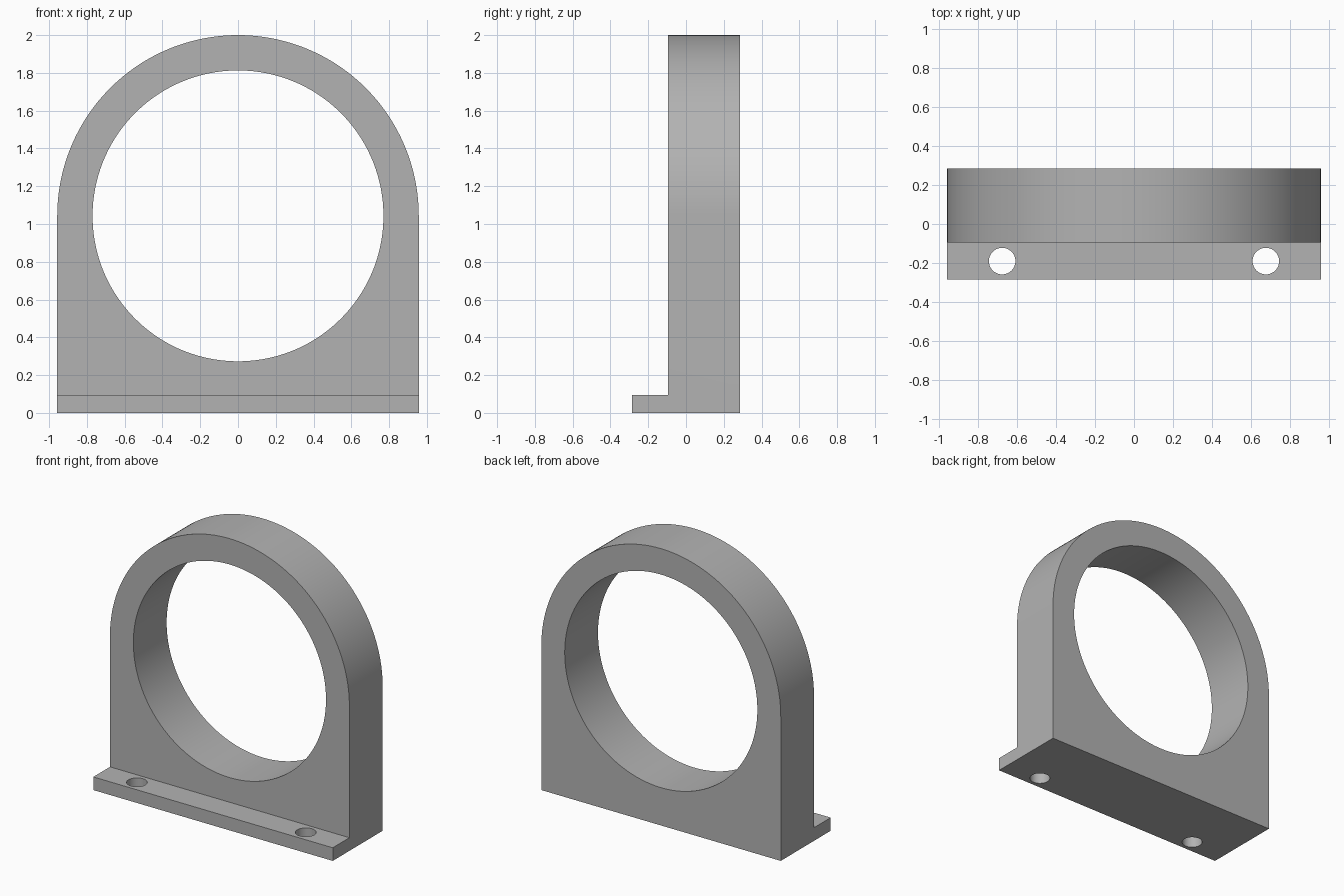
import bpy, bmesh
from math import pi, sin, cos
from mathutils import Matrix

if "Cube" in bpy.data.objects:
    bpy.data.objects.remove(bpy.data.objects["Cube"], do_unlink=True)

# Main dimensions
RADIUS, BORE, CENTRE_Z = 0.957, 0.77, 1.043
BACK, FACE, TOE, LIP = 0.285, -0.095, -0.285, 0.095
SCREW_X, SCREW_R = 0.675, 0.068

grey = bpy.data.materials.new("plain grey")
grey.use_nodes = True
colour = (0.45, 0.45, 0.45, 1)
grey.diffuse_color = colour
grey.node_tree.nodes["Principled BSDF"].inputs["Base Color"].default_value = colour


def make_object(name, bm):
    bmesh.ops.recalc_face_normals(bm, faces=bm.faces)
    mesh = bpy.data.meshes.new(name)
    bm.to_mesh(mesh)
    bm.free()
    mesh.materials.append(grey)
    obj = bpy.data.objects.new(name, mesh)
    bpy.context.collection.objects.link(obj)
    return obj


def extrude_profile(name, points, direction):
    bm = bmesh.new()
    face = bm.faces.new([bm.verts.new(p) for p in points])
    result = bmesh.ops.extrude_face_region(bm, geom=[face], use_keep_orig=True)
    moved = [v for v in result["geom"] if isinstance(v, bmesh.types.BMVert)]
    bmesh.ops.translate(bm, verts=moved, vec=direction)
    return make_object(name, bm)


def cylinder(name, radius, depth, matrix, sides):
    bm = bmesh.new()
    bmesh.ops.create_cone(bm, cap_ends=True, segments=sides, radius1=radius,
                          radius2=radius, depth=depth, matrix=matrix)
    return make_object(name, bm)


def boolean(target, cutter, operation):
    mod = target.modifiers.new(cutter.name, "BOOLEAN")
    mod.operation, mod.solver, mod.object = operation, "EXACT", cutter
    cutter.hide_render = True
    bpy.context.view_layer.objects.active = target
    bpy.ops.object.modifier_apply(modifier=mod.name)
    bpy.data.objects.remove(cutter, do_unlink=True)


# L-shaped side section, drawn wider than the finished bracket
side = [(TOE, 0), (BACK, 0), (BACK, 2.2), (FACE, 2.2), (FACE, LIP), (TOE, LIP)]
bracket = extrude_profile("ring_bracket", [(-1.2, y, z) for y, z in side], (2.4, 0, 0))

# Round-topped outline trims the section to its front shape
steps = 96
arch = [(RADIUS * cos(pi * i / steps), -0.5, CENTRE_Z + RADIUS * sin(pi * i / steps))
        for i in range(steps + 1)]
arch += [(-RADIUS, -0.5, -0.5), (RADIUS, -0.5, -0.5)]
boolean(bracket, extrude_profile("arch_trim", arch, (0, 1, 0)), "INTERSECT")

# Large bore through the ring
turn = Matrix.Translation((0, 0, CENTRE_Z)) @ Matrix.Rotation(pi / 2, 4, "X")
boolean(bracket, cylinder("bore_cutter", BORE, 2, turn, 192), "DIFFERENCE")

# Screw holes in the front flange
for sign in (-1, 1):
    place = Matrix.Translation((sign * SCREW_X, (TOE + FACE) / 2, 0))
    boolean(bracket, cylinder("screw_cutter", SCREW_R, 0.5, place, 48), "DIFFERENCE")

# Smooth curved walls, crisp edges
bpy.ops.object.select_all(action="DESELECT")
bracket.select_set(True)
bpy.context.view_layer.objects.active = bracket
bpy.ops.object.shade_smooth_by_angle(angle=pi / 6)
